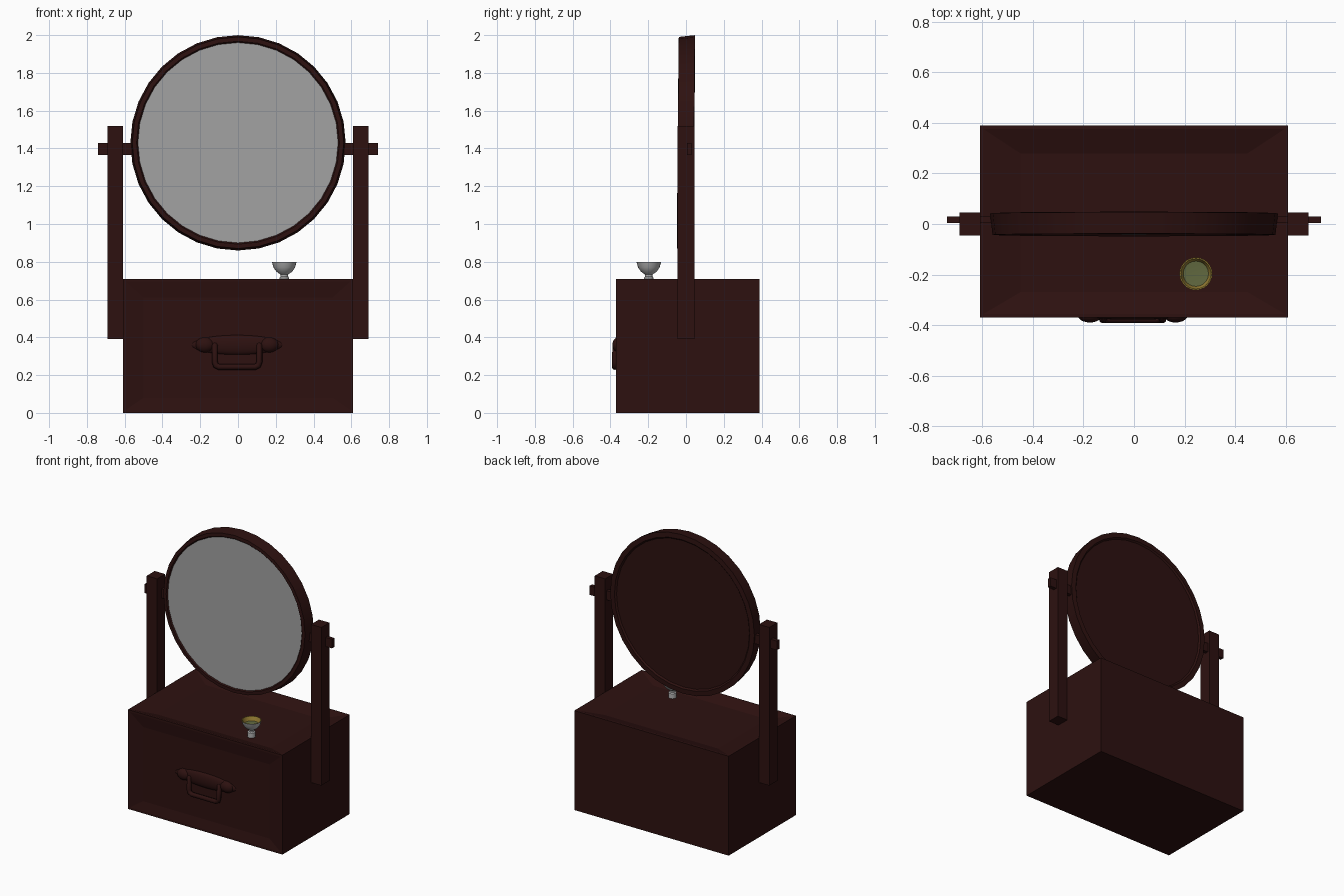
import bpy, bmesh, math
from mathutils import Vector

if "Cube" in bpy.data.objects:
    bpy.data.objects.remove(bpy.data.objects["Cube"])


def material(name, rgb):
    m = bpy.data.materials.new(name)
    m.diffuse_color = (*rgb, 1)
    m.use_nodes = True
    m.node_tree.nodes["Principled BSDF"].inputs["Base Color"].default_value = m.diffuse_color
    return m


WOOD = material("dark_wood", (0.026, 0.0055, 0.005))
GLASS = material("mirror_grey", (0.36, 0.36, 0.36))
SILVER = material("silver", (0.45, 0.45, 0.45))
GOLD = material("gold", (0.32, 0.22, 0.035))
GREEN = material("dull_green", (0.12, 0.14, 0.05))


def finish(name, bm, mats, smooth=None):
    bmesh.ops.recalc_face_normals(bm, faces=bm.faces)
    me = bpy.data.meshes.new(name)
    bm.to_mesh(me)
    bm.free()
    for m in mats:
        me.materials.append(m)
    ob = bpy.data.objects.new(name, me)
    bpy.context.collection.objects.link(ob)
    if smooth:
        bpy.ops.object.select_all(action='DESELECT')
        ob.select_set(True)
        bpy.context.view_layer.objects.active = ob
        bpy.ops.object.shade_smooth_by_angle(angle=math.radians(smooth))
    return ob


def add_box(bm, lo, hi):
    lo, hi = Vector(lo), Vector(hi)
    vs = bmesh.ops.create_cube(bm, size=1)["verts"]
    for v in vs:
        v.co = Vector(((lo[i] + hi[i]) / 2 + v.co[i] * (hi[i] - lo[i]) for i in range(3)))


def box(name, lo, hi):
    bm = bmesh.new()
    add_box(bm, lo, hi)
    return finish(name, bm, [WOOD])


def lathe(name, profile, n, place, mats, mat_of=lambda i: 0, smooth=40):
    """Revolve (radius, height) points; place(x, y, h) puts them in space."""
    bm = bmesh.new()
    rings = []
    for r, h in profile:
        if r == 0:
            rings.append([bm.verts.new(place(0, 0, h))] * n)
        else:
            rings.append([bm.verts.new(place(r * math.cos(2 * math.pi * k / n),
                                             r * math.sin(2 * math.pi * k / n), h))
                          for k in range(n)])
    for i, (a, b) in enumerate(zip(rings, rings[1:])):
        for k in range(n):
            j = (k + 1) % n
            f = bm.faces.new(list(dict.fromkeys([a[k], a[j], b[j], b[k]])))
            f.material_index = mat_of(i)
    return finish(name, bm, mats, smooth)


# Cabinet: block with a dished top and a sunken drawer front
bm = bmesh.new()
add_box(bm, (-0.61, -0.37, 0), (0.61, 0.39, 0.71))
bm.normal_update()
top = max(bm.faces, key=lambda f: f.normal.z)
front = min(bm.faces, key=lambda f: f.normal.y)
bmesh.ops.inset_individual(bm, faces=[top], thickness=0.02)
bmesh.ops.inset_individual(bm, faces=[top], thickness=0.09)
for v in top.verts:
    v.co = (math.copysign(0.45, v.co.x), 0.28 if v.co.y > 0 else -0.27, 0.68)
bmesh.ops.inset_individual(bm, faces=[front], thickness=0.02)
bmesh.ops.inset_individual(bm, faces=[front], thickness=0.07)
for v in front.verts:
    v.co = (math.copysign(0.5, v.co.x), -0.357, 0.61 if v.co.z > 0.35 else 0.08)
finish("cabinet", bm, [WOOD])

# Posts and pivot pegs on both sides
for side, s in (("left", -1), ("right", 1)):
    xs = sorted((s * 0.608, s * 0.69))
    box(side + "_post", (xs[0], -0.045, 0.39), (xs[1], 0.045, 1.52))
    xs = sorted((s * 0.55, s * 0.74))
    box(side + "_pivot_peg", (xs[0], 0.004, 1.365), (xs[1], 0.03, 1.43))

# Round mirror, leaning back very slightly
TILT = math.radians(0.5)


def on_mirror(x, y, h):
    return (x, h * math.cos(TILT) + y * math.sin(TILT),
            1.43 + y * math.cos(TILT) - h * math.sin(TILT))


lathe("mirror_frame", [(0.52, -0.032), (0.53, -0.036), (0.537, -0.044), (0.56, -0.043),
                       (0.57, 0.042), (0.535, 0.044), (0.525, 0.034), (0, 0.034)],
      32, on_mirror, [WOOD], smooth=30)
lathe("mirror_glass", [(0, -0.036), (0.53, -0.036)], 32, on_mirror, [GLASS])

# Drawer handle: oval back plate, two bosses and a drop bail
bm = bmesh.new()
for cx, sx, sy, sz in ((0, 0.24, 0.022, 0.052), (-0.17, 0.05, 0.033, 0.04), (0.17, 0.05, 0.033, 0.04)):
    vs = bmesh.ops.create_uvsphere(bm, u_segments=24, v_segments=12, radius=1)["verts"]
    for v in vs:
        v.co = (cx - 0.005 + v.co.x * sx, -0.357 + v.co.y * sy, 0.36 + v.co.z * sz)
finish("handle_plate", bm, [WOOD], 60)

cu = bpy.data.curves.new("handle_bail", 'CURVE')
cu.dimensions = '3D'
cu.bevel_depth = 0.016
cu.bevel_resolution = 2
half = [(0.115, -0.357, 0.365), (0.118, -0.375, 0.355), (0.118, -0.377, 0.27),
        (0.112, -0.377, 0.251), (0.095, -0.377, 0.243)]
path = half + [(-x, y, z) for x, y, z in reversed(half)]
sp = cu.splines.new('POLY')
sp.points.add(len(path) - 1)
for p, (x, y, z) in zip(sp.points, path):
    p.co = (x - 0.005, y, z, 1)
cu.materials.append(WOOD)
bail = bpy.data.objects.new("handle_bail", cu)
bpy.context.collection.objects.link(bail)
bpy.ops.object.select_all(action='DESELECT')
bail.select_set(True)
bpy.context.view_layer.objects.active = bail
bpy.ops.object.convert(target='MESH')
bpy.ops.object.shade_smooth_by_angle(angle=math.radians(60))

# Small footed bowl: silver outside, gold inside, green in the bottom
lathe("bowl", [(0, 0.68), (0.026, 0.68), (0.026, 0.715), (0.02, 0.722), (0.021, 0.733),
               (0.042, 0.748), (0.057, 0.77), (0.065, 0.798), (0.06, 0.798),
               (0.05, 0.768), (0, 0.764)],
      24, lambda x, y, h: (0.245 + x, -0.197 + y, h), [SILVER, GOLD, GREEN],
      lambda i: 2 if i == 9 else 1 if i >= 7 else 0)
